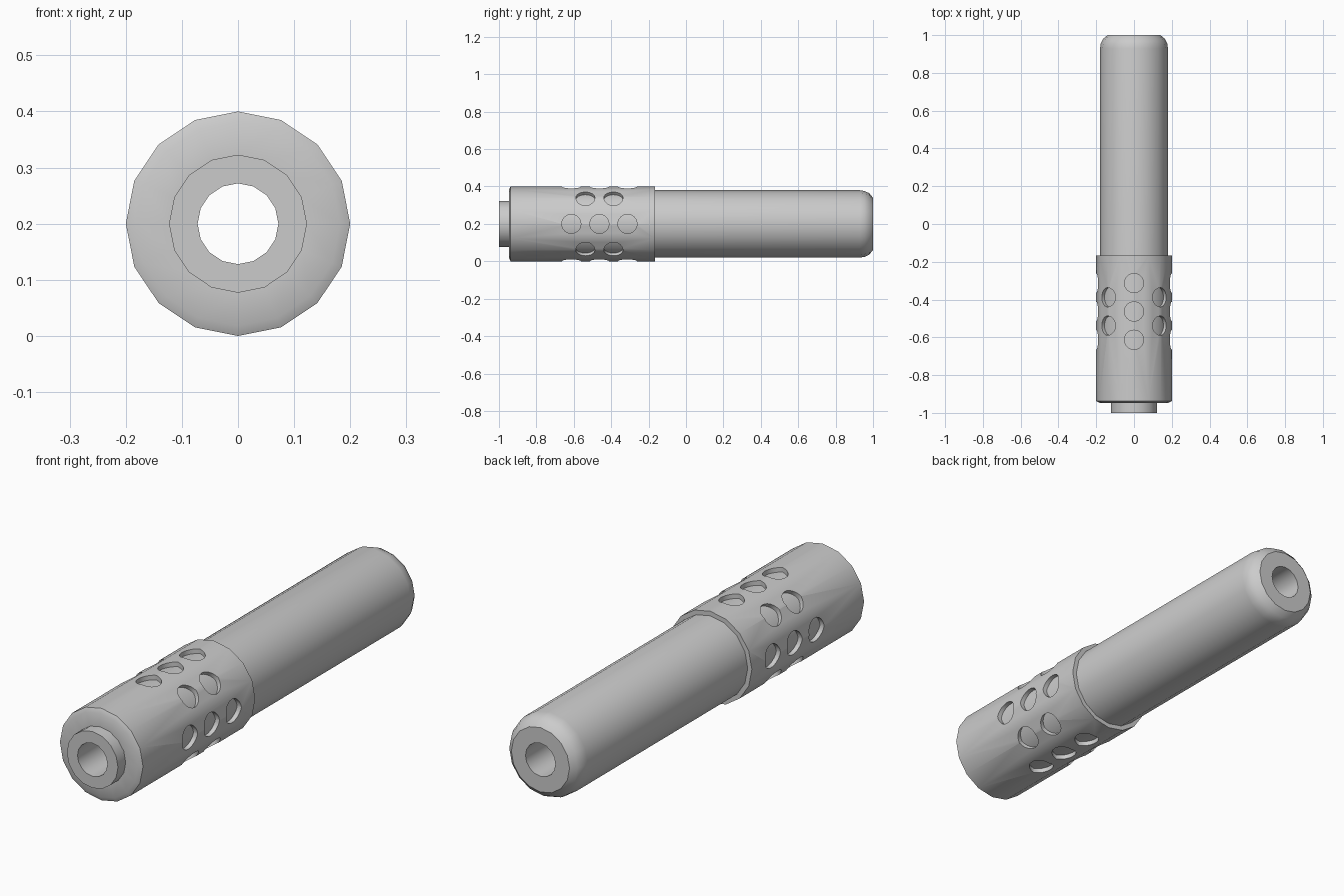
import bpy, bmesh, math
from mathutils import Matrix, Vector

if "Cube" in bpy.data.objects:
    bpy.data.objects.remove(bpy.data.objects["Cube"])

SIDES = 16
AXIS_Z = 0.2


def make_object(name, bm):
    bmesh.ops.recalc_face_normals(bm, faces=bm.faces[:])
    mesh = bpy.data.meshes.new(name)
    bm.to_mesh(mesh)
    bm.free()
    obj = bpy.data.objects.new(name, mesh)
    bpy.context.collection.objects.link(obj)
    return obj


def lathe(name, profile):
    """Revolve a closed (radius, y) profile around the long axis."""
    bm = bmesh.new()
    rings = []
    for i in range(SIDES):
        a = 2 * math.pi * i / SIDES
        rings.append([bm.verts.new((r * math.sin(a), y, AXIS_Z + r * math.cos(a)))
                      for r, y in profile])
    n = len(profile)
    for i in range(SIDES):
        p, q = rings[i], rings[(i + 1) % SIDES]
        for k in range(n):
            m = (k + 1) % n
            bm.faces.new((p[k], p[m], q[m], q[k]))
    return make_object(name, bm)


def select_only(obj):
    bpy.ops.object.select_all(action='DESELECT')
    obj.select_set(True)
    bpy.context.view_layer.objects.active = obj


# Inner tube: stepped collar at the front, rounded rear, bore all the way through
tube = lathe("inner_tube", [
    (0.072, -1.0), (0.123, -1.0), (0.123, -0.92), (0.18, -0.92),
    (0.18, 0.93), (0.176, 0.955), (0.164, 0.98), (0.14, 1.0), (0.072, 1.0)])

# Outer sleeve: chamfered front cap, open at the rear
sleeve = lathe("outer_sleeve", [
    (0.122, -0.947), (0.182, -0.947), (0.2, -0.938), (0.2, -0.167),
    (0.1795, -0.167), (0.1795, -0.925), (0.122, -0.925)])

# Round vent holes: alternating rows of three and two around the sleeve
bm = bmesh.new()
for k in range(8):
    angle = k * math.pi / 4
    for y in ((-0.313, -0.463, -0.613) if k % 2 == 0 else (-0.388, -0.538)):
        mat = (Matrix.Translation(Vector((0, y, AXIS_Z))) @ Matrix.Rotation(angle, 4, 'Y')
               @ Matrix.Translation(Vector((0, 0, 0.2))))
        bmesh.ops.create_cone(bm, cap_ends=True, segments=24, radius1=0.051,
                              radius2=0.051, depth=0.12, matrix=mat)
cutter = make_object("vent_cutter", bm)
cutter.hide_render = True

mod = sleeve.modifiers.new("vents", 'BOOLEAN')
mod.operation = 'DIFFERENCE'
mod.solver = 'EXACT'
mod.object = cutter
select_only(sleeve)
bpy.ops.object.modifier_apply(modifier=mod.name)
bpy.data.objects.remove(cutter)

for obj in (tube, sleeve):
    select_only(obj)
    bpy.ops.object.shade_smooth_by_angle(angle=math.radians(30))
